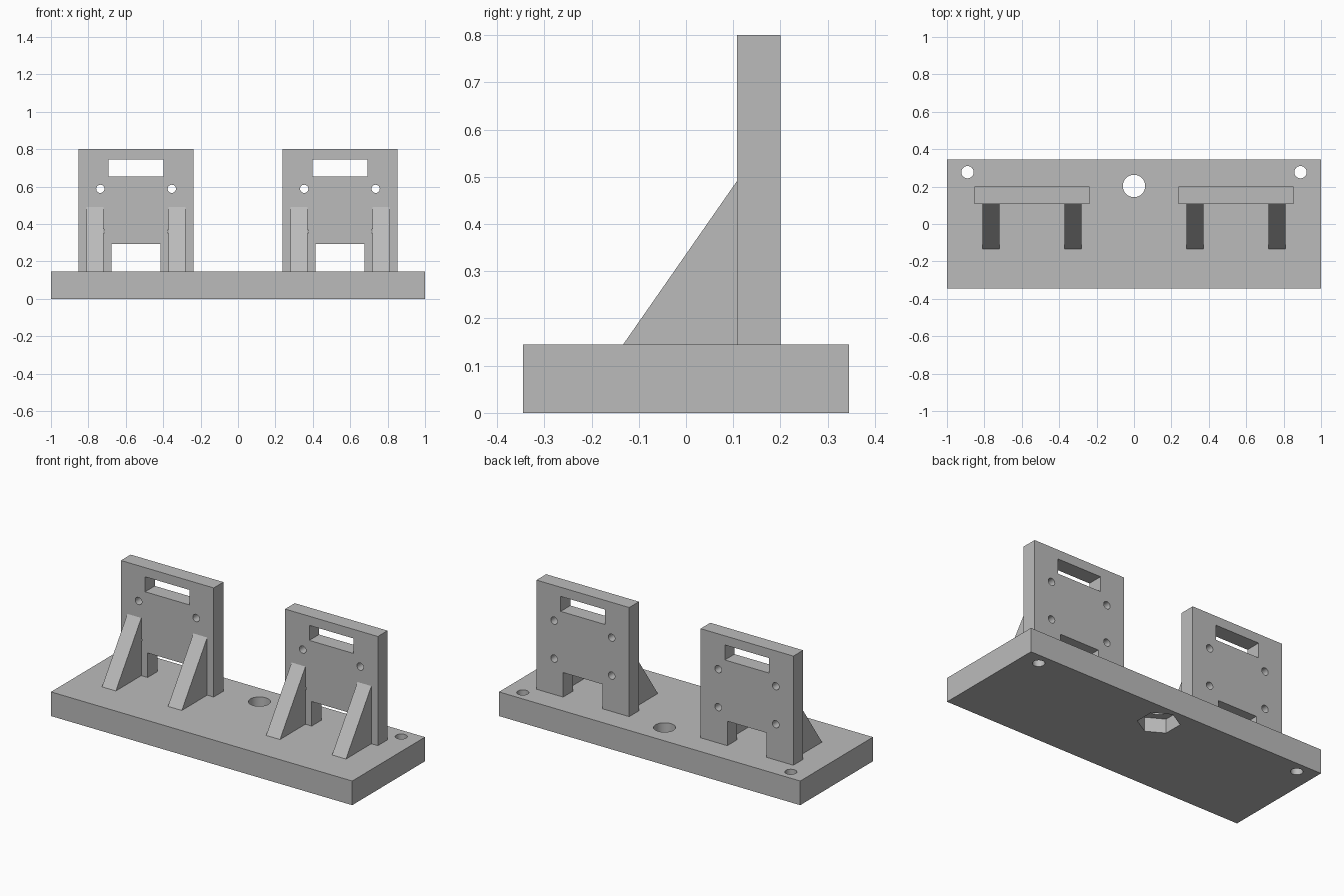
import bpy
import bmesh
from math import radians
from mathutils import Matrix, Vector

old = bpy.data.objects.get("Cube")
if old:
    bpy.data.objects.remove(old, do_unlink=True)

grey = bpy.data.materials.new("plain grey")
grey.use_nodes = True
colour = (0.5, 0.5, 0.5, 1)
grey.diffuse_color = colour
grey.node_tree.nodes["Principled BSDF"].inputs["Base Color"].default_value = colour

BASE_TOP = 0.145
PLATE_FRONT, PLATE_BACK = 0.108, 0.2


def add_object(name, bm):
    bmesh.ops.recalc_face_normals(bm, faces=bm.faces[:])
    mesh = bpy.data.meshes.new(name)
    bm.to_mesh(mesh)
    bm.free()
    mesh.materials.append(grey)
    obj = bpy.data.objects.new(name, mesh)
    bpy.context.scene.collection.objects.link(obj)
    return obj


def box(name, low, high):
    bm = bmesh.new()
    low, high = Vector(low), Vector(high)
    matrix = Matrix.Translation((low + high) / 2) @ Matrix.Diagonal((*(high - low), 1))
    bmesh.ops.create_cube(bm, size=1, matrix=matrix)
    return add_object(name, bm)


def cylinder(name, centre, radius, depth, axis="Z", sides=32, turn=0):
    bm = bmesh.new()
    matrix = Matrix.Translation(centre)
    if axis == "Y":
        matrix = matrix @ Matrix.Rotation(radians(90), 4, "X")
    matrix = matrix @ Matrix.Rotation(radians(turn), 4, "Z")
    bmesh.ops.create_cone(bm, cap_ends=True, segments=sides, radius1=radius,
                          radius2=radius, depth=depth, matrix=matrix)
    return add_object(name, bm)


def prism(name, profile, x_low, x_high):
    """Extrude a (y, z) profile along x."""
    bm = bmesh.new()
    face = bm.faces.new([bm.verts.new((x_low, y, z)) for y, z in profile])
    result = bmesh.ops.extrude_face_region(bm, geom=[face])
    moved = [v for v in result["geom"] if isinstance(v, bmesh.types.BMVert)]
    bmesh.ops.translate(bm, verts=moved, vec=(x_high - x_low, 0, 0))
    return add_object(name, bm)


def cut(obj, cutters):
    for cutter in cutters:
        cutter.hide_render = True
        mod = obj.modifiers.new("cut", "BOOLEAN")
        mod.operation = "DIFFERENCE"
        mod.solver = "EXACT"
        mod.object = cutter
    bpy.context.view_layer.update()
    graph = bpy.context.evaluated_depsgraph_get()
    mesh = bpy.data.meshes.new_from_object(obj.evaluated_get(graph))
    obj.modifiers.clear()
    obj.data = mesh
    for cutter in cutters:
        bpy.data.objects.remove(cutter, do_unlink=True)
    bpy.ops.object.select_all(action="DESELECT")
    obj.select_set(True)
    bpy.context.view_layer.objects.active = obj
    bpy.ops.object.shade_smooth_by_angle(angle=radians(30))


# Base with two corner holes, a centre bolt hole and a hexagonal nut pocket below
base = box("base", (-1, -0.345, 0), (1, 0.345, BASE_TOP))
cut(base, [
    cylinder("corner_hole", (-0.89, 0.277, 0.07), 0.033, 0.5),
    cylinder("corner_hole", (0.89, 0.277, 0.07), 0.033, 0.5),
    cylinder("bolt_hole", (0, 0.203, 0.07), 0.06, 0.5),
    cylinder("nut_pocket", (0, 0.203, 0), 0.115, 0.17, sides=6),
])

# Two uprights, each with a slot, a foot notch, four screw holes and two gussets
for side, cx in (("right", -0.545), ("left", 0.545)):
    upright = box(side + "_upright", (cx - 0.308, PLATE_FRONT, BASE_TOP),
                  (cx + 0.308, PLATE_BACK, 0.8))
    cutters = [
        box("slot", (cx - 0.147, 0, 0.655), (cx + 0.147, 0.4, 0.745)),
        box("notch", (cx - 0.131, 0, 0), (cx + 0.131, 0.4, 0.292)),
    ]
    for dx in (-0.191, 0.191):
        for z in (0.36, 0.588):
            cutters.append(cylinder("screw_hole", (cx + dx, 0.15, z), 0.022, 0.5, "Y", 24))
    cut(upright, cutters)

    for label, dx in (("right", -0.219), ("left", 0.219)):
        prism(f"{side}_upright_{label}_gusset",
              [(-0.133, BASE_TOP), (PLATE_FRONT, BASE_TOP), (PLATE_FRONT, 0.491)],
              cx + dx - 0.046, cx + dx + 0.046)
